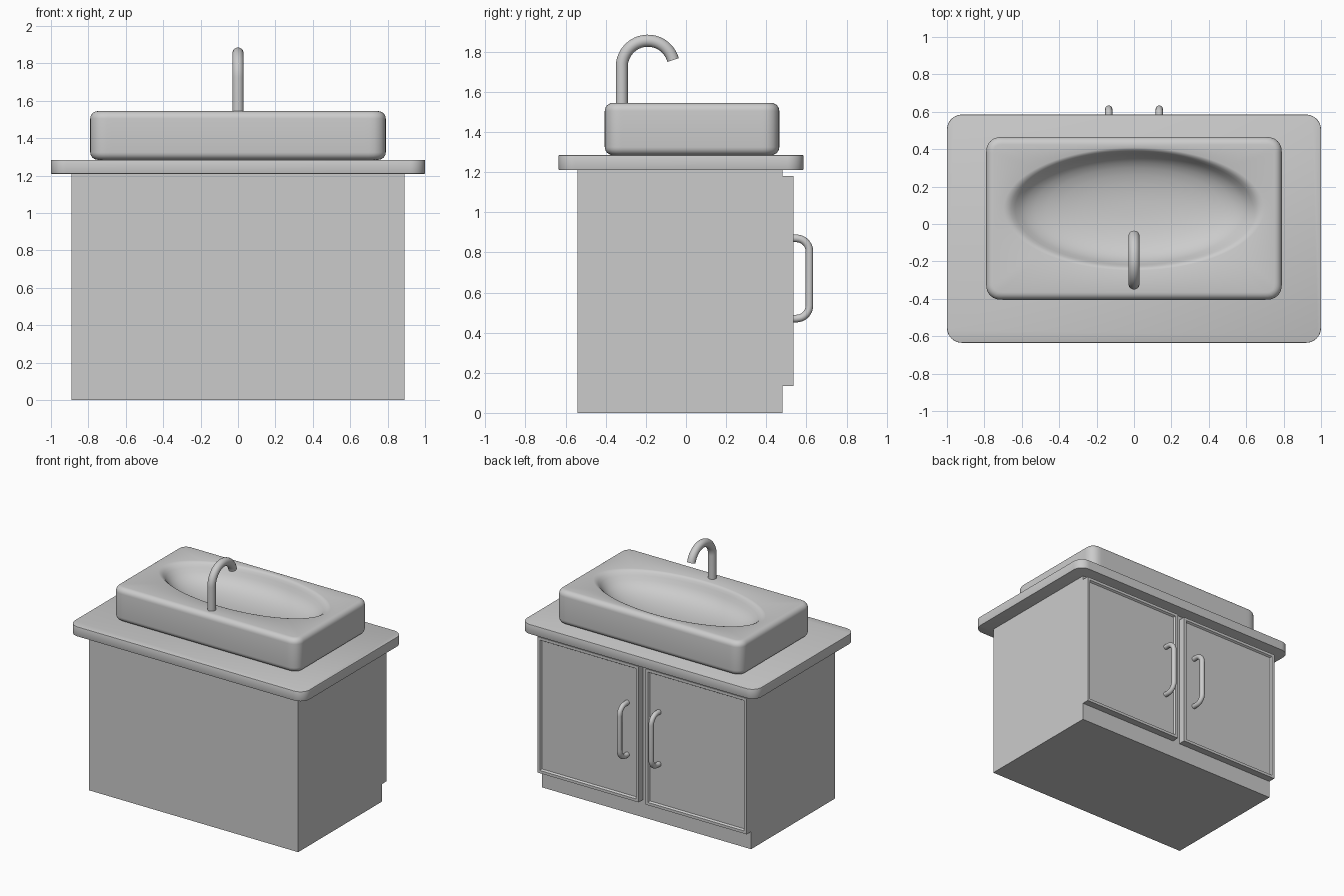
import bpy, bmesh
from math import sin, cos, pi, radians
from mathutils import Vector

if "Cube" in bpy.data.objects:
    bpy.data.objects.remove(bpy.data.objects["Cube"])


def finish(name, bm, angle=35):
    bmesh.ops.recalc_face_normals(bm, faces=bm.faces)
    me = bpy.data.meshes.new(name)
    bm.to_mesh(me)
    bm.free()
    me.shade_smooth()
    me.set_sharp_from_angle(angle=radians(angle))
    ob = bpy.data.objects.new(name, me)
    bpy.context.collection.objects.link(ob)
    return ob


def box(lo, hi):
    bm = bmesh.new()
    bmesh.ops.create_cube(bm, size=1)
    lo, hi = Vector(lo), Vector(hi)
    for v in bm.verts:
        v.co = (lo + hi) / 2 + v.co * (hi - lo)
    bm.normal_update()
    return bm


def tube(name, path, r, sides=20):
    # path lies in a plane of constant x
    bm = bmesh.new()
    pts = [Vector(p) for p in path]
    rings = []
    for i, p in enumerate(pts):
        t = (pts[min(i + 1, len(pts) - 1)] - pts[max(i - 1, 0)]).normalized()
        u = Vector((1, 0, 0))
        w = t.cross(u)
        rings.append([bm.verts.new(p + r * (cos(a) * u + sin(a) * w))
                      for a in (2 * pi * k / sides for k in range(sides))])
    skin(bm, rings)
    bm.faces.new(rings[0])
    bm.faces.new(rings[-1])
    return finish(name, bm)


def skin(bm, rings):
    n = len(rings[0])
    for a, b in zip(rings, rings[1:]):
        for k in range(n):
            bm.faces.new((a[k], a[(k + 1) % n], b[(k + 1) % n], b[k]))


def arc(x, cy, cz, r, a0, a1, n):
    return [(x, cy + r * cos(a), cz + r * sin(a))
            for a in (radians(a0 + (a1 - a0) * i / n) for i in range(n + 1))]


# cabinet body
finish("cabinet_body", box((-.89, -.54, 0), (.89, .48, 1.21)))

# countertop with rounded corners
bm = box((-1, -.635, 1.21), (1, .585, 1.285))
vertical = [e for e in bm.edges if abs(e.verts[0].co.z - e.verts[1].co.z) > .01]
bmesh.ops.bevel(bm, geom=vertical, offset=.08, segments=10, profile=.5, affect='EDGES')
rim = [e for e in bm.edges if abs(e.verts[0].co.z - e.verts[1].co.z) < .001]
bmesh.ops.bevel(bm, geom=rim, offset=.004, segments=2, profile=.5, affect='EDGES')
finish("countertop", bm)

# doors with recessed panels, and their bar handles
for side, s in (("left", -1), ("right", 1)):
    xs = sorted((s * .03, s * .89))
    bm = box((xs[0], .48, .135), (xs[1], .535, 1.18))
    front = [f for f in bm.faces if f.normal.y > .9]
    bmesh.ops.inset_region(bm, faces=front, thickness=.03)
    bmesh.ops.inset_region(bm, faces=front, thickness=.012, depth=-.014)
    finish(side + "_door", bm)
    x = s * .135
    tube(side + "_handle",
         [(x, .515, .87), (x, .545, .87)] + arc(x, .55, .805, .065, 90, 0, 8)
         + arc(x, .55, .535, .065, 0, -90, 8) + [(x, .545, .47), (x, .515, .47)], .019)

# vessel basin: rounded box outside, oval bowl inside
N = 320
CY = .03
BOWL_Y = .08


def rect_ring(bm, inset, z, r=.075):
    a, b = .79 - inset, .435 - inset
    r = max(r - inset, .02)
    ring = []
    for k in range(N):
        c, s = cos(2 * pi * k / N), sin(2 * pi * k / N)
        m = max(abs(c), abs(s))
        p = Vector((a * c / m, b * s / m))
        q = Vector((max(-(a - r), min(a - r, p.x)), max(-(b - r), min(b - r, p.y))))
        p = q + (p - q).normalized() * r
        ring.append(bm.verts.new((p.x, p.y + CY, z)))
    return ring


def oval_ring(bm, f, z):
    return [bm.verts.new((.67 * f * cos(2 * pi * k / N),
                          BOWL_Y + .315 * f * sin(2 * pi * k / N), z)) for k in range(N)]


bm = bmesh.new()
R, Z0, Z1 = .04, 1.285, 1.545
steps = [radians(90 * i / 6) for i in range(7)]
rings = [rect_ring(bm, R * (1 - sin(a)), Z0 + R * (1 - cos(a))) for a in steps]
rings += [rect_ring(bm, R * (1 - cos(a)), Z1 - R * (1 - sin(a))) for a in steps]
for f, d in ((1.04, 0), (1.01, .004), (.98, .015), (.95, .033), (.91, .06), (.86, .085),
             (.79, .108), (.7, .127), (.58, .143), (.44, .155), (.28, .163), (.12, .167)):
    rings.append(oval_ring(bm, f, Z1 - d))
skin(bm, rings)
bm.faces.new(rings[0])
bm.faces.new(rings[-1])
finish("basin", bm, 50)

# gooseneck faucet
tube("faucet", [(0, -.32, 1.5), (0, -.32, 1.62)] + arc(0, -.19, 1.725, .13, 180, 15, 28), .03, 28)
